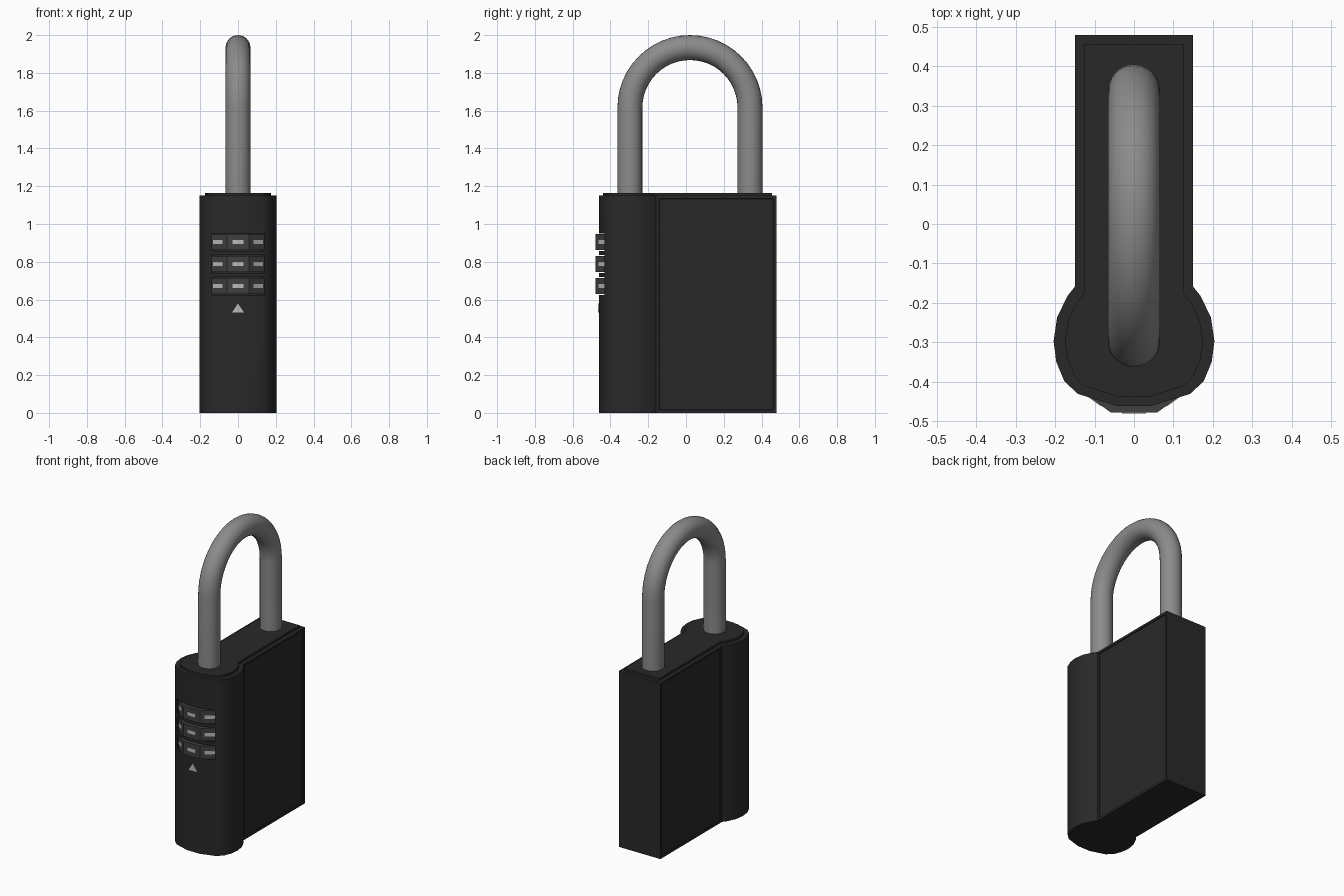
import bpy, bmesh, math
from mathutils import Vector, Matrix

if "Cube" in bpy.data.objects:
    bpy.data.objects.remove(bpy.data.objects["Cube"])


def material(name, v):
    m = bpy.data.materials.new(name)
    m.diffuse_color = (v, v, v, 1)
    m.use_nodes = True
    m.node_tree.nodes["Principled BSDF"].inputs["Base Color"].default_value = m.diffuse_color
    return m


CASE = material("black_case", 0.022)
DIAL = material("dial_dark_grey", 0.05)
STEEL = material("steel_grey", 0.26)
MARK = material("pale_mark", 0.5)


def finish(name, bm, mat, smooth=True):
    bmesh.ops.recalc_face_normals(bm, faces=bm.faces[:])
    me = bpy.data.meshes.new(name)
    bm.to_mesh(me)
    bm.free()
    ob = bpy.data.objects.new(name, me)
    bpy.context.collection.objects.link(ob)
    me.materials.append(mat)
    if smooth:
        shade(ob)
    return ob


def shade(ob):
    bpy.ops.object.select_all(action='DESELECT')
    ob.select_set(True)
    bpy.context.view_layer.objects.active = ob
    bpy.ops.object.shade_smooth_by_angle(angle=math.radians(30))


def prism(outline, z0, z1):
    bm = bmesh.new()
    face = bm.faces.new([bm.verts.new((x, y, z0)) for x, y in outline])
    ext = bmesh.ops.extrude_face_region(bm, geom=[face])
    tops = [v for v in ext["geom"] if isinstance(v, bmesh.types.BMVert)]
    bmesh.ops.translate(bm, verts=tops, vec=(0, 0, z1 - z0))
    bmesh.ops.recalc_face_normals(bm, faces=bm.faces[:])
    return bm


def mirrored(half):
    return half + [(-x, y) for x, y in reversed(half)]


def box(bm, size, matrix):
    bmesh.ops.create_cube(bm, size=1, matrix=matrix @ Matrix.Diagonal((*size, 1)))


CY = -0.297                      # centre of the rounded front and the dials


def keyhole(r, w, back, corner, front):
    """Half outline: straight back slab, round bulge, faceted front."""
    a0 = math.degrees(math.acos(w / r))
    arc = [(r * math.cos(math.radians(a)), CY + r * math.sin(math.radians(a)))
           for a in (a0, 34, 17, 0, -15, -30)]
    return mirrored([(w, back)] + arc + [corner, front])


# Case with shallow side panels
bm = prism(keyhole(0.204, 0.15, 0.479, (0.142, -0.431), (0.045, -0.461)), 0, 1.15)
sides = [f for f in bm.faces if abs(f.normal.x) > 0.99 and f.calc_area() > 0.5]
bmesh.ops.inset_individual(bm, faces=sides, thickness=0.022, depth=0)
bmesh.ops.inset_individual(bm, faces=sides, thickness=0.003, depth=-0.005)
case = finish("case", bm, CASE, smooth=False)

# Slots for the dials
DIAL_Z = (0.672, 0.788, 0.904)
bm = bmesh.new()
for z in DIAL_Z:
    box(bm, (0.274, 0.2, 0.094), Matrix.Translation((0, -0.5, z)))
cutter = finish("dial_slot_cutter", bm, CASE, smooth=False)
cutter.hide_render = True
cutter.hide_viewport = False
mod = case.modifiers.new("dial_slots", 'BOOLEAN')
mod.operation = 'DIFFERENCE'
mod.solver = 'EXACT'
mod.object = cutter
bpy.context.view_layer.objects.active = case
bpy.ops.object.modifier_apply(modifier=mod.name)
bpy.data.objects.remove(cutter)
shade(case)

# Raised cap on top of the case
bm = prism(keyhole(0.175, 0.126, 0.456, (0.128, -0.410), (0.036, -0.439)), 1.14, 1.165)
finish("top_cap", bm, CASE)

# Ten-sided number dials with plain index marks
APOTHEM = 0.181
R = APOTHEM / math.cos(math.pi / 10)
ring = [(R * math.sin((i + 0.5) * math.pi / 5), CY - R * math.cos((i + 0.5) * math.pi / 5))
        for i in range(10)]
for n, z in enumerate(DIAL_Z, 1):
    finish(f"dial_{n}", prism(ring, z - 0.042, z + 0.042), DIAL)
    bm = bmesh.new()
    for k in (-1, 0, 1):
        turn = Matrix.Translation((0, CY, z)) @ Matrix.Rotation(k * math.pi / 5, 4, 'Z')
        box(bm, (0.06, 0.004, 0.022), turn @ Matrix.Translation((0, -APOTHEM, 0)))
    finish(f"dial_marks_{n}", bm, MARK, smooth=False)

# Triangular pointer below the dials
bm = prism([(-0.031, 0.532), (0.031, 0.532), (0, 0.579)], 0.45, 0.467)
bmesh.ops.rotate(bm, verts=bm.verts[:], cent=(0, 0, 0), matrix=Matrix.Rotation(math.pi / 2, 3, 'X'))
finish("pointer", bm, MARK, smooth=False)

# Shackle: round bar swept along two legs and a half circle
ARC_R, TUBE, MID, SPRING = 0.318, 0.066, 0.021, 1.616
SIDES, STEPS = 24, 24
path = [(MID + ARC_R, 1.10, 0.0)]
for i in range(STEPS + 1):
    a = math.pi * i / STEPS
    path.append((MID + ARC_R * math.cos(a), SPRING + ARC_R * math.sin(a), a))
path.append((MID - ARC_R, 1.10, math.pi))
bm = bmesh.new()
rings = []
for y, z, a in path:
    out = Vector((0, math.cos(a), math.sin(a)))
    rings.append([bm.verts.new(Vector((0, y, z))
                  + TUBE * (math.cos(t) * out + math.sin(t) * Vector((1, 0, 0))))
                  for t in (2 * math.pi * j / SIDES for j in range(SIDES))])
for r0, r1 in zip(rings, rings[1:]):
    for j in range(SIDES):
        k = (j + 1) % SIDES
        bm.faces.new((r0[j], r0[k], r1[k], r1[j]))
bm.faces.new(rings[0])
bm.faces.new(rings[-1])
finish("shackle", bm, STEEL)
